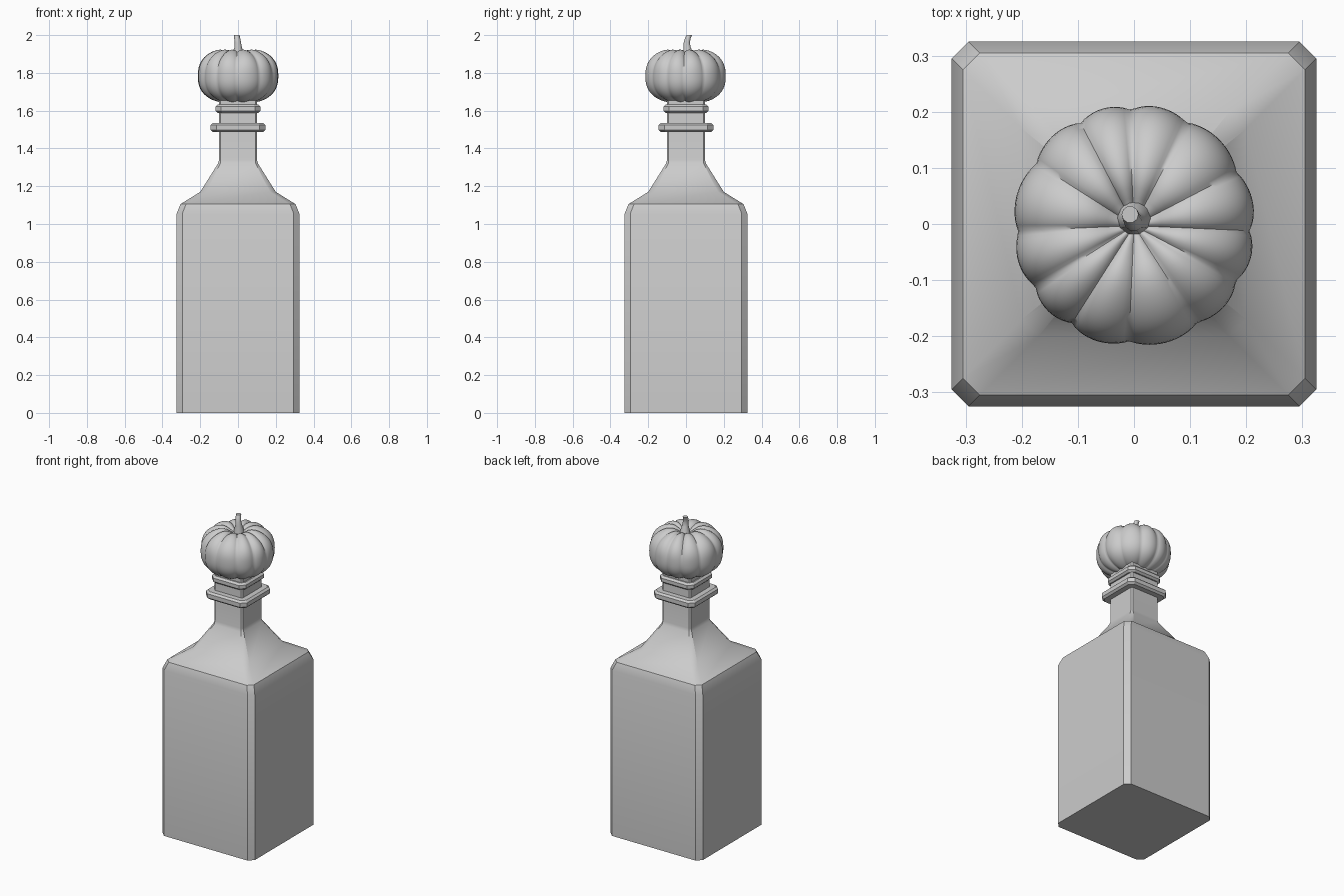
import bpy, bmesh, math

cube = bpy.data.objects.get("Cube")
if cube:
    bpy.data.objects.remove(cube, do_unlink=True)

grey = bpy.data.materials.new("plain grey")
grey.use_nodes = True
grey.diffuse_color = (0.6, 0.6, 0.6, 1)
grey.node_tree.nodes["Principled BSDF"].inputs["Base Color"].default_value = (0.6, 0.6, 0.6, 1)


def loft(name, rings, angle=30):
    """Skin a stack of equal-length point rings and cap both ends."""
    bm = bmesh.new()
    loops = [[bm.verts.new(p) for p in ring] for ring in rings]
    n = len(loops[0])
    for low, high in zip(loops, loops[1:]):
        for i in range(n):
            j = (i + 1) % n
            bm.faces.new((low[i], low[j], high[j], high[i]))
    bm.faces.new(loops[0][::-1])
    bm.faces.new(loops[-1])
    bmesh.ops.recalc_face_normals(bm, faces=bm.faces)
    mesh = bpy.data.meshes.new(name)
    bm.to_mesh(mesh)
    bm.free()
    mesh.materials.append(grey)
    obj = bpy.data.objects.new(name, mesh)
    bpy.context.collection.objects.link(obj)
    bpy.ops.object.select_all(action='DESELECT')
    obj.select_set(True)
    bpy.context.view_layer.objects.active = obj
    bpy.ops.object.shade_smooth_by_angle(angle=math.radians(angle))
    return obj


def octagon(half, cut, z):
    """Square ring with cut corners."""
    a, b = half, half - cut
    return [(a, -b, z), (a, b, z), (b, a, z), (-b, a, z),
            (-a, b, z), (-a, -b, z), (-b, -a, z), (b, -a, z)]


def circle(x, y, z, r, n=10):
    return [(x + r * math.cos(i * math.tau / n), y + r * math.sin(i * math.tau / n), z)
            for i in range(n)]


# Square bottle with sloping shoulders and neck
loft("bottle", [octagon(*s) for s in (
    (0.325, 0.03, 0), (0.325, 0.03, 1.055), (0.305, 0.03, 1.105), (0.2, 0.03, 1.17),
    (0.106, 0.012, 1.32), (0.1, 0.008, 1.34), (0.1, 0.008, 1.655))])

# Bevelled collars round the neck
for name, half, low, high in (("lower_collar", 0.145, 1.487, 1.535),
                              ("upper_collar", 0.12, 1.588, 1.632)):
    loft(name, [octagon(half - 0.012, 0.025, low), octagon(half, 0.03, low + 0.011),
                octagon(half, 0.03, high - 0.011), octagon(half - 0.012, 0.025, high)], 20)

# Ribbed pumpkin stopper with a dimpled top
RIBS, SIDES, ROWS = 12, 144, 40


def pumpkin_ring(row):
    t = math.pi * (row / ROWS - 0.5)
    c, s = max(math.cos(t), 0.001) ** 0.8, math.copysign(abs(math.sin(t)) ** 0.8, t)
    ring = []
    for i in range(SIDES):
        a = i * math.tau / SIDES
        rib = a + 0.06 * math.sin(3 * a + 1)
        groove = 1 - abs(math.sin(RIBS / 2 * rib)) ** 0.7
        size = 1 - groove * (0.05 + 0.06 * max(s, 0) * c)
        r = 0.216 * c * size
        dip = (0.05 if s > 0 else 0.03) * math.exp(-(r / 0.06) ** 2)
        z = 1.785 + 0.15 * s * (1 - (1 - size) * min(1, r / 0.05)) - math.copysign(dip, s)
        ring.append((r * math.cos(a), r * math.sin(a) - 0.003, z))
    return ring


loft("pumpkin_stopper", [pumpkin_ring(k) for k in range(ROWS + 1)], 60)

# Curved stem
loft("stem", [circle(*s) for s in (
    (0, 0.012, 1.87, 0.034), (0, 0.01, 1.91, 0.027), (0.001, 0.006, 1.935, 0.02),
    (-0.001, 0.004, 1.96, 0.017), (-0.004, 0.009, 1.982, 0.016),
    (-0.007, 0.017, 2.0, 0.015))], 45)
